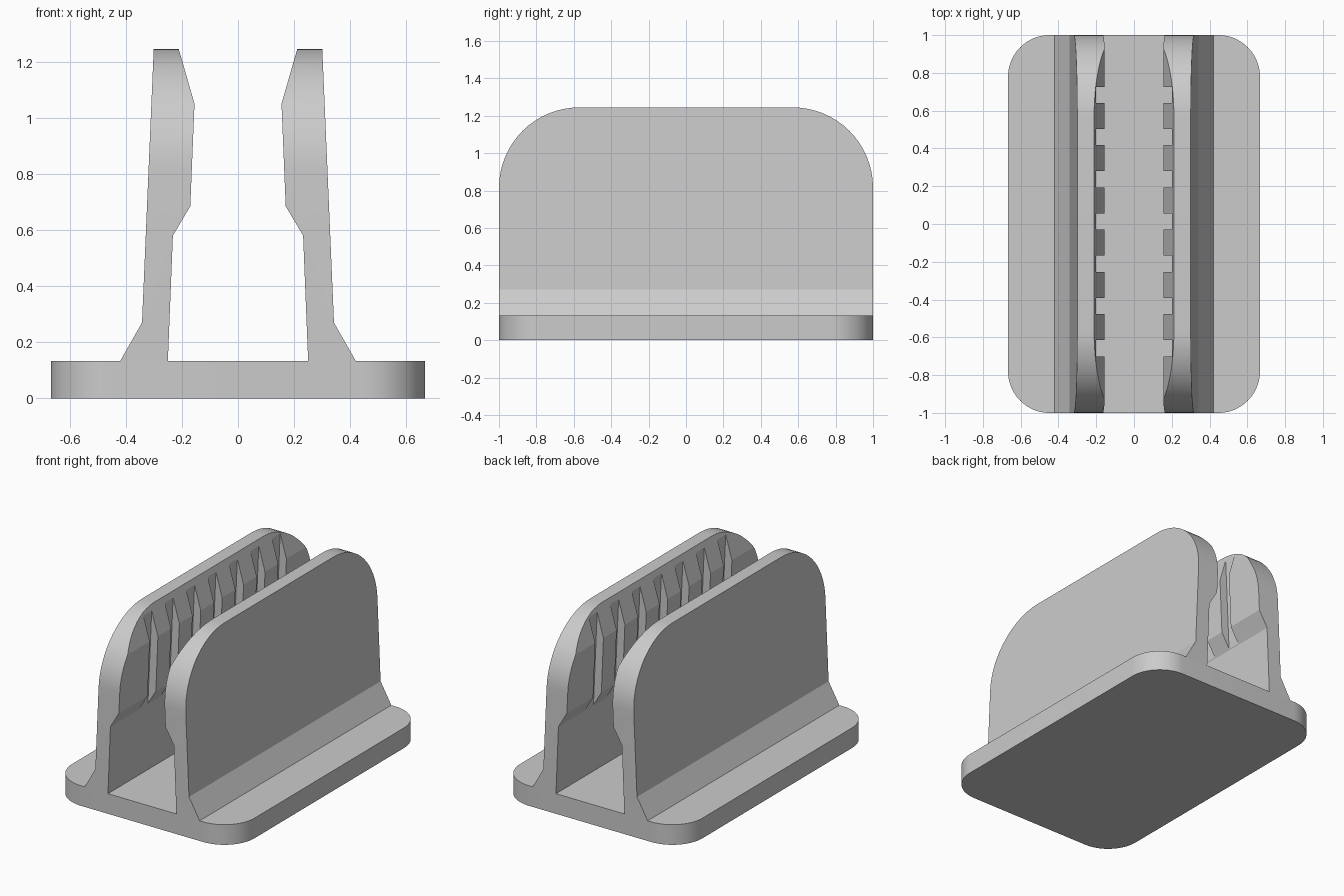
import bpy
import bmesh
from math import cos, sin, pi, radians
from mathutils import Vector

cube = bpy.data.objects.get("Cube")
if cube:
    bpy.data.objects.remove(cube)

grey = bpy.data.materials.new("plain grey")
grey.use_nodes = True
COLOUR = (0.6, 0.6, 0.6, 1)
grey.diffuse_color = COLOUR
grey.node_tree.nodes["Principled BSDF"].inputs["Base Color"].default_value = COLOUR


def arc(cx, cy, r, start, steps=16):
    """Quarter circle, counter-clockwise from start (in quarter turns)."""
    return [(cx + r * cos((start + i / steps) * pi / 2),
             cy + r * sin((start + i / steps) * pi / 2)) for i in range(steps + 1)]


def add_prism(bm, points, direction):
    """Extrude a closed outline of 3D points along a direction."""
    face = bm.faces.new([bm.verts.new(p) for p in points])
    new = bmesh.ops.extrude_face_region(bm, geom=[face])["geom"]
    verts = [v for v in new if isinstance(v, bmesh.types.BMVert)]
    bmesh.ops.translate(bm, verts=verts, vec=Vector(direction))


def finish(bm, name):
    bmesh.ops.recalc_face_normals(bm, faces=bm.faces[:])
    mesh = bpy.data.meshes.new(name)
    bm.to_mesh(mesh)
    bm.free()
    obj = bpy.data.objects.new(name, mesh)
    bpy.context.collection.objects.link(obj)
    mesh.materials.append(grey)
    return obj


def activate(obj):
    bpy.ops.object.select_all(action="DESELECT")
    obj.select_set(True)
    bpy.context.view_layer.objects.active = obj


def cut(obj, cutter, operation):
    activate(obj)
    mod = obj.modifiers.new(operation, "BOOLEAN")
    mod.operation = operation
    mod.solver = "EXACT"
    mod.object = cutter
    bpy.ops.object.modifier_apply(modifier=mod.name)
    bpy.data.objects.remove(cutter)


def smooth(obj):
    activate(obj)
    bpy.ops.object.shade_smooth_by_angle(angle=radians(12))


W, L, BASE_H, TOP = 0.667, 1.0, 0.133, 1.245

# Base plate with rounded corners
r = 0.22
outline = (arc(W - r, L - r, r, 0) + arc(r - W, L - r, r, 1)
           + arc(r - W, r - L, r, 2) + arc(W - r, r - L, r, 3))
bm = bmesh.new()
add_prism(bm, [(x, y, 0) for x, y in outline], (0, 0, BASE_H))
base = finish(bm, "base_plate")
smooth(base)

# Side wall: flared foot, leaning plate and thicker gripping jaw
profile = [(0.42, BASE_H), (0.342, 0.27), (0.298, 1.3), (0.227, 1.3),
           (0.155, 1.05), (0.17, 0.685), (0.232, 0.58), (0.25, BASE_H)]
bm = bmesh.new()
add_prism(bm, [(x, -1.1, z) for x, z in profile], (0, 2.2, 0))
wall = finish(bm, "side_walls")

# Round the upper corners of the wall
r = 0.43
side = [(-L, 0.05), (L, 0.05)] + arc(L - r, TOP - r, r, 0) + arc(r - L, TOP - r, r, 1)
bm = bmesh.new()
add_prism(bm, [(0.05, y, z) for y, z in side], (0.5, 0, 0))
cut(wall, finish(bm, "corner_cutter"), "INTERSECT")

# Vertical slots through the jaw
slot = [(0.1, 0.5), (0.2315, 0.5), (0.1964, 1.3), (0.1, 1.3)]
width, pitch, middle = 0.086, 0.2235, 0.013
bm = bmesh.new()
for i in range(-3, 4):
    y = middle + i * pitch - width / 2
    add_prism(bm, [(x, y, z) for x, z in slot], (0, width, 0))
cut(wall, finish(bm, "slot_cutter"), "DIFFERENCE")
smooth(wall)

# Opposite wall
mirror = wall.modifiers.new("Mirror", "MIRROR")
mirror.use_axis[0] = True
mirror.use_mirror_merge = False
activate(wall)
bpy.ops.object.modifier_apply(modifier=mirror.name)
